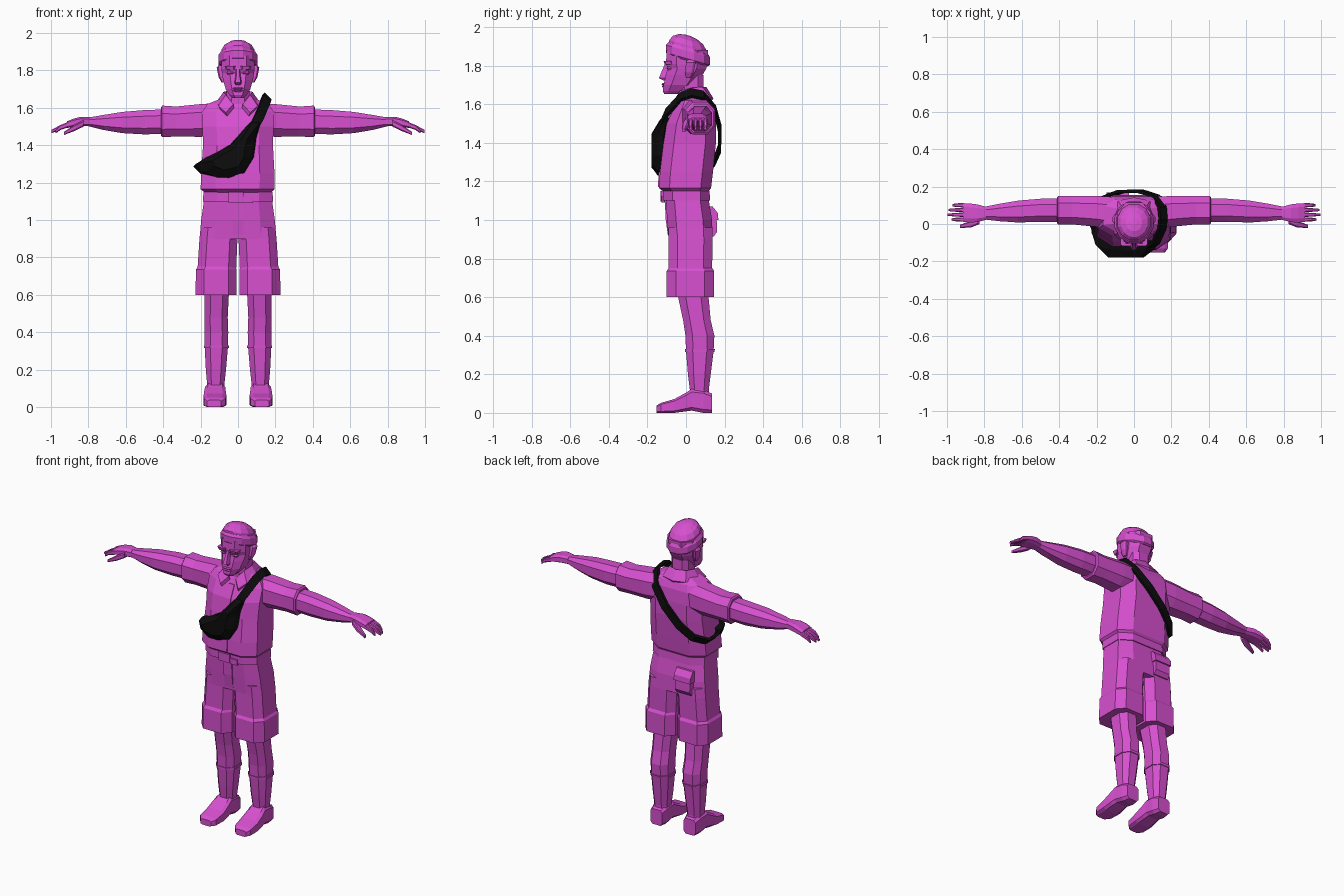
import bpy, bmesh, math
from mathutils import Vector


def material(name, rgb):
    m = bpy.data.materials.new(name)
    m.diffuse_color = (*rgb, 1)
    return m


MAGENTA = material("magenta", (0.68, 0.08, 0.63))
BLACK = material("black", (0.004, 0.004, 0.004))


def skin(name, rings, mat=MAGENTA, cap=True, loop=False):
    """Join equal-length point rings into a flat-faced mesh."""
    bm = bmesh.new()
    vs = [[bm.verts.new(p) for p in r] for r in rings]
    n = len(rings[0])
    pairs = list(zip(vs, vs[1:])) + ([(vs[-1], vs[0])] if loop else [])
    for a, b in pairs:
        for i in range(n):
            j = (i + 1) % n
            bm.faces.new((a[i], a[j], b[j], b[i]))
    if cap and not loop:
        bm.faces.new(vs[0])
        bm.faces.new(vs[-1])
    bmesh.ops.recalc_face_normals(bm, faces=bm.faces)
    me = bpy.data.meshes.new(name)
    bm.to_mesh(me)
    bm.free()
    me.materials.append(mat)
    ob = bpy.data.objects.new(name, me)
    bpy.context.collection.objects.link(ob)
    return ob


def ring(axis, pos, a0, a1, b0, b1, c=0.55):
    """Chamfered rectangle across the given axis."""
    pts = [(1, -c), (1, c), (c, 1), (-c, 1), (-1, c), (-1, -c), (-c, -1), (c, -1)]
    out = []
    for u, v in pts:
        a = (a0 + a1) / 2 + u * (a1 - a0) / 2
        b = (b0 + b1) / 2 + v * (b1 - b0) / 2
        out.append({"x": (pos, a, b), "y": (a, pos, b), "z": (a, b, pos)}[axis])
    return out


def loft(name, axis, rows, c=0.55, s=1, mat=MAGENTA):
    """Loft of chamfered rectangles; s = -1 mirrors it in x."""
    rings = [[(s * x, y, z) for x, y, z in ring(axis, *r, c)] for r in rows]
    return skin(name, rings, mat)


def box(name, x0, x1, y0, y1, z0, z1, c=0.85):
    return loft(name, "z", [(z0, x0, x1, y0, y1), (z1, x0, x1, y0, y1)], c)


# shirt, blousing over the belt
loft("shirt", "z", [
    (1.145, -.175, .175, -.115, .115), (1.165, -.2, .195, -.14, .13),
    (1.25, -.197, .195, -.135, .14), (1.40, -.187, .187, -.117, .155),
    (1.50, -.19, .19, -.10, .155), (1.58, -.19, .19, -.062, .147),
    (1.62, -.165, .165, -.04, .132), (1.65, -.09, .09, -.025, .11)], 0.6)
skin("shirt_placket", [[(x, y + d, z) for x, d in ((-.02, 0), (.02, 0), (.02, .02), (-.02, .02))]
                       for z, y in ((1.17, -.146), (1.25, -.141), (1.40, -.123), (1.50, -.106), (1.58, -.068))])

# belt, buckle and shorts
loft("belt", "z", [(1.10, -.187, .187, -.118, .125), (1.15, -.185, .185, -.118, .122)], 0.6)
box("buckle", -.05, .03, -.132, -.11, 1.095, 1.15)
box("belt_tail", .03, .08, -.126, -.11, 1.09, 1.125)
loft("shorts_hips", "z", [
    (0.90, -.205, .205, -.09, .138), (1.0, -.197, .197, -.098, .135),
    (1.12, -.18, .18, -.105, .115)], 0.6)
skin("shorts_fly", [[(-.03, y, z), (.03, y, z), (.03, -.08, z), (-.03, -.08, z)]
                    for y, z in ((-.094, .92), (-.105, 1.0), (-.11, 1.10))])
skin("back_pocket", [[(x, y, z) for x, y in ((-.14, .12), (-.14, yb), (-.035, yb), (-.035, .12))]
                     for z, yb in ((.915, .145), (.94, .162), (1.02, .158), (1.06, .138))])
skin("pocket_flap", [[(x, y, z) for x, y in ((-.147, .12), (-.147, yb), (-.028, yb), (-.028, .12))]
                     for z, yb in ((1.0, .168), (1.035, .165), (1.07, .138))])

for s, side in ((1, "left"), (-1, "right")):
    loft(side + "_shorts_leg", "z", [
        (0.73, .01, .217, -.09, .135), (0.90, .003, .206, -.09, .138),
        (0.96, .0, .2, -.092, .136)], 0.6, s)
    loft(side + "_shorts_cuff", "z", [
        (0.60, .008, .227, -.10, .146), (0.735, .008, .225, -.10, .146),
        (0.752, .012, .214, -.09, .135)], 0.6, s)
    # leg, sock edge and shoe
    loft(side + "_leg", "z", [
        (0.05, .075, .165, .015, .12), (0.12, .073, .165, .02, .118),
        (0.20, .064, .172, .01, .128), (0.32, .054, .178, .0, .143),
        (0.40, .052, .18, -.003, .147), (0.48, .055, .18, -.015, .128),
        (0.62, .048, .178, -.045, .115)], 0.5, s)
    loft(side + "_sock_edge", "z", [
        (0.315, .049, .183, -.005, .147), (0.33, .049, .183, -.005, .15)], 0.5, s)
    loft(side + "_shoe", "y", [
        (-.152, .09, .165, 0, .038), (-.13, .068, .182, 0, .052),
        (-.06, .062, .184, 0, .072), (.0, .066, .18, .008, .105),
        (.03, .068, .176, .012, .125), (.09, .068, .172, 0, .12),
        (.135, .078, .162, 0, .10)], 0.7, s)
    # sleeve and arm
    loft(side + "_sleeve", "x", [
        (.12, -.03, .145, 1.45, 1.625), (.20, -.015, .15, 1.445, 1.62),
        (.33, -.002, .15, 1.447, 1.607), (.405, -.004, .15, 1.443, 1.612),
        (.412, .005, .142, 1.452, 1.602)], 0.5, s)
    loft(side + "_arm", "x", [
        (.38, .012, .135, 1.462, 1.592), (.50, .012, .135, 1.458, 1.588),
        (.62, .008, .125, 1.465, 1.578), (.72, .015, .108, 1.482, 1.562),
        (.80, .024, .092, 1.502, 1.548)], 0.5, s)
    loft(side + "_hand", "x", [
        (.79, .022, .092, 1.502, 1.55), (.84, .01, .105, 1.502, 1.552),
        (.88, .008, .11, 1.498, 1.542), (.915, .012, .11, 1.492, 1.528)], 0.6, s)
    # fingers and thumb
    for i, tip in enumerate((.975, .998, .992, .97)):
        y = .024 + i * .0255
        loft(f"{side}_finger_{i + 1}", "x", [
            (.905, y - .012, y + .012, 1.497, 1.526), (.95, y - .01, y + .01, 1.482, 1.508),
            (tip, y - .006, y + .006, 1.466, 1.482)], 0.6, s)
    loft(side + "_thumb", "x", [
        (.825, .0, .04, 1.5, 1.535), (.87, -.018, .018, 1.478, 1.512),
        (.93, -.022, -.004, 1.455, 1.472)], 0.6, s)
    # ear and eyelid
    loft(side + "_ear", "z", [
        (1.735, .07, .088, .0, .025), (1.765, .075, .104, -.005, .04),
        (1.815, .08, .114, .0, .05), (1.835, .08, .098, .01, .04)], 0.5, s)
    loft(side + "_brow", "z", [
        (1.805, .016, .066, -.11, -.07), (1.825, .014, .072, -.117, -.07)], 0.7, s)
    loft(side + "_eye", "z", [
        (1.778, .024, .056, -.094, -.07), (1.787, .02, .06, -.101, -.07),
        (1.796, .024, .056, -.096, -.07)], 0.6, s)
    # collar half: folds from the neck down over the shirt
    inner = [(0, .105, 1.69), (.06, .085, 1.69), (.078, .03, 1.685), (.065, -.03, 1.67), (.025, -.062, 1.62)]
    outer = [(0, .142, 1.63), (.085, .125, 1.635), (.115, .03, 1.632), (.105, -.06, 1.61), (.065, -.092, 1.575)]
    skin(side + "_collar", [[(s * a[0], a[1], a[2]), (s * b[0], b[1], b[2]),
                            (s * b[0] * .9, b[1] * .9, b[2] - .02),
                            (s * a[0] * .85, a[1] * .85, a[2] - .02)]
                           for a, b in zip(inner, outer)])

# neck, head and face
loft("neck", "z", [(1.58, -.068, .068, -.04, .10), (1.66, -.06, .06, -.04, .092),
                   (1.75, -.062, .062, -.03, .09)])
loft("head", "z", [
    (1.652, -.03, .03, -.112, -.04), (1.668, -.045, .045, -.12, .0),
    (1.70, -.066, .066, -.116, .045), (1.75, -.08, .08, -.105, .085),
    (1.785, -.086, .086, -.095, .105), (1.808, -.088, .088, -.104, .112),
    (1.88, -.09, .09, -.10, .115)], 0.5)
skin("nose", [[(-w, -.09, z), (w, -.09, z), (w * .6, y, z), (-w * .6, y, z)]
              for z, w, y in ((1.722, .018, -.115), (1.735, .023, -.14), (1.775, .014, -.124), (1.812, .012, -.108))])
for z, y in ((1.692, -.126), (1.704, -.127)):
    loft("lip", "z", [(z - .006, -.022, .022, y + .005, -.09), (z, -.03, .03, y, -.09),
                      (z + .005, -.022, .022, y + .006, -.09)], 0.5)


# cap: tilted rings, lower at the back
def cap_ring(z, r, n=12):
    out = []
    for i in range(n):
        a = 2 * math.pi * (i + .5) / n
        y = .01 + r * 1.1 * math.sin(a)
        out.append((r * math.cos(a), y, z - .28 * (y - .01)))
    return out


skin("cap_band", [cap_ring(z, r) for z, r in ((1.825, .098), (1.835, .107), (1.875, .107), (1.893, .096))])
skin("cap_crown", [cap_ring(z, r) for z, r in ((1.87, .093), (1.905, .091), (1.932, .074), (1.95, .045), (1.957, .015))])

# bag: back outline wraps the chest, front ring bulges forward
edge = [(-.225, -.01, 1.30), (-.20, -.05, 1.25), (-.12, -.10, 1.218), (-.05, -.12, 1.222),
        (.035, -.12, 1.25), (.085, -.11, 1.335), (.098, -.10, 1.44), (.125, -.08, 1.53),
        (.085, -.08, 1.54), (.04, -.09, 1.495), (-.04, -.10, 1.405), (-.17, -.06, 1.335)]
mid = Vector((-.035, 0, 1.335))


def bag_ring(k, dy, flat):
    out = []
    for x, y, z in edge:
        p = mid + (Vector((x, 0, z)) - mid) * k
        out.append((p.x, y + (flat - y) * dy, p.z))
    return out


skin("bag", [bag_ring(.9, 0, -.06), bag_ring(1, .25, -.16), bag_ring(.9, .65, -.165), bag_ring(.55, 1, -.178)], BLACK)

# strap: flat band looped over the shoulder and round the back
path = [Vector(p) for p in (
    (.07, -.135, 1.47), (.115, -.10, 1.555), (.15, -.025, 1.64), (.155, .03, 1.658),
    (.15, .09, 1.645), (.115, .15, 1.57), (.03, .176, 1.47), (-.07, .174, 1.37),
    (-.15, .145, 1.30), (-.205, .08, 1.265), (-.215, .0, 1.275), (-.18, -.085, 1.29), (-.05, -.135, 1.36))]
wide = Vector((.7, 0, -.7)).normalized() * .026
hub = sum(path, Vector()) / len(path)
rings = []
for p in path:
    out = p - hub
    out = (out - wide * out.dot(wide) / wide.length_squared).normalized() * .009
    rings.append([p + wide + out, p - wide + out, p - wide - out, p + wide - out])
skin("bag_strap", rings, BLACK, loop=True)
